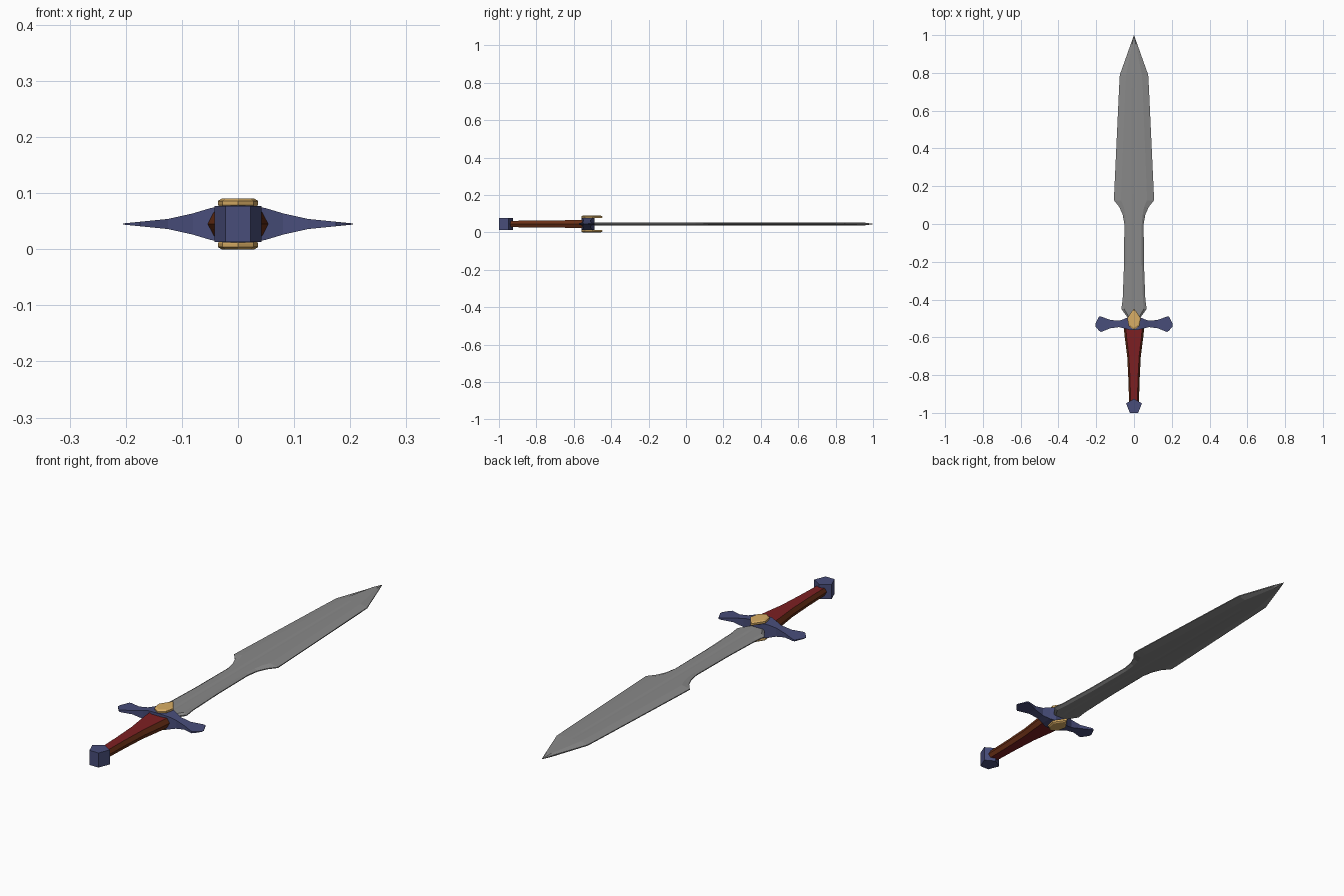
import bpy
import bmesh

ZC = 0.045  # height of the sword's middle plane


def material(name, rgb):
    m = bpy.data.materials.new(name)
    m.diffuse_color = (*rgb, 1)
    return m


STEEL = material("steel grey", (0.25, 0.25, 0.25))
BLUE = material("dark blue", (0.065, 0.075, 0.195))
RED = material("deep red", (0.205, 0.014, 0.016))
BROWN = material("brown leather", (0.14, 0.028, 0.008))
GOLD = material("pale gold", (0.69, 0.42, 0.13))


def finish(name, bm, *mats):
    bmesh.ops.remove_doubles(bm, verts=bm.verts, dist=0.0002)
    bmesh.ops.recalc_face_normals(bm, faces=bm.faces)
    me = bpy.data.meshes.new(name)
    bm.to_mesh(me)
    bm.free()
    for m in mats:
        me.materials.append(m)
    ob = bpy.data.objects.new(name, me)
    bpy.context.collection.objects.link(ob)
    return ob


def loft(name, rings, *mats):
    """Skin a list of closed rings and cap both ends."""
    bm = bmesh.new()
    rows = [[bm.verts.new(p) for p in ring] for ring in rings]
    n = len(rows[0])
    for a, b in zip(rows, rows[1:]):
        for i in range(n):
            j = (i + 1) % n
            bm.faces.new((a[i], a[j], b[j], b[i]))
    bm.faces.new(rows[0])
    bm.faces.new(rows[-1][::-1])
    return finish(name, bm, *mats)


# Blade: half width, flat half width, half thickness and fuller depth along y
stations = [
    (-0.53, 0.028, 0.020, 0.009, 0), (-0.50, 0.030, 0.022, 0.009, 0),
    (-0.45, 0.067, 0.052, 0.009, 0.001), (-0.40, 0.060, 0.047, 0.009, 0.002),
    (-0.22, 0.053, 0.041, 0.009, 0.002), (0.00, 0.051, 0.041, 0.009, 0.002),
    (0.05, 0.060, 0.046, 0.009, 0.002), (0.09, 0.078, 0.054, 0.009, 0.002),
    (0.125, 0.106, 0.068, 0.009, 0.002), (0.16, 0.105, 0.068, 0.009, 0.002),
    (0.72, 0.079, 0.046, 0.009, 0.001), (0.79, 0.075, 0.042, 0.009, 0),
    (0.95, 0.018, 0.010, 0.008, 0), (1.0, 0.0005, 0.0003, 0.001, 0),
]
rings = []
for y, w, f, t, d in stations:
    g = min(0.012, f * 0.5)
    top = [(w, 0.002 if t > 0.005 else 0.0005), (f, t), (g, t), (0, t - d),
           (-g, t), (-f, t), (-w, 0.002 if t > 0.005 else 0.0005)]
    ring = top + [(x, -z) for x, z in reversed(top)]
    rings.append([(x, y, ZC + z) for x, z in ring])
loft("blade", rings, STEEL)

# Grip: tapered, with pointed brown sides and red faces above and below
rings = []
for y, w, f, t in [(-0.94, 0.026, 0.018, 0.017), (-0.82, 0.030, 0.021, 0.018),
                   (-0.70, 0.036, 0.027, 0.019), (-0.60, 0.049, 0.039, 0.021),
                   (-0.53, 0.056, 0.045, 0.022)]:
    ring = [(w, 0), (f, t), (-f, t), (-w, 0), (-f, -t), (f, -t)]
    rings.append([(x, y, ZC + z) for x, z in ring])
grip = loft("grip", rings, RED, BROWN)
for p in grip.data.polygons:
    p.material_index = 0 if abs(p.normal.z) > 0.8 else 1

# Pommel: five sided block
outline = [(0, -0.925), (0.042, -0.95), (0.022, -1), (-0.022, -1), (-0.042, -0.95)]
loft("pommel", [[(x, y, ZC + s * 0.032) for x, y in outline] for s in (-1, 1)], BLUE)

# Guard: thick in the middle, with flared wings that thin to an edge
half = [(0.0, -0.56, -0.49, 0.033), (0.025, -0.56, -0.49, 0.033),
        (0.05, -0.553, -0.502, 0.028), (0.08, -0.546, -0.512, 0.019),
        (0.125, -0.552, -0.508, 0.009), (0.175, -0.572, -0.490, 0.004),
        (0.185, -0.565, -0.490, 0.003), (0.205, -0.542, -0.530, 0.001)]
both = [(-x, a, b, t) for x, a, b, t in reversed(half[1:])] + half
loft("guard", [[(x, a, ZC - t), (x, b, ZC - t), (x, b, ZC + t), (x, a, ZC + t)]
               for x, a, b, t in both], BLUE)

# Gold ornaments: kite shaped plates above and below the guard
kite = [(0, -0.447), (0.036, -0.5), (0.028, -0.54), (0, -0.56),
        (-0.028, -0.54), (-0.036, -0.5)]
for name, s in (("upper_ornament", 1), ("lower_ornament", -1)):
    rings = [[(x * k, -0.505 + (y + 0.505) * k, ZC + s * h) for x, y in kite]
             for k, h in ((0.94, 0.031), (1, 0.035), (1, 0.041), (0.82, 0.045))]
    loft(name, rings, GOLD)
